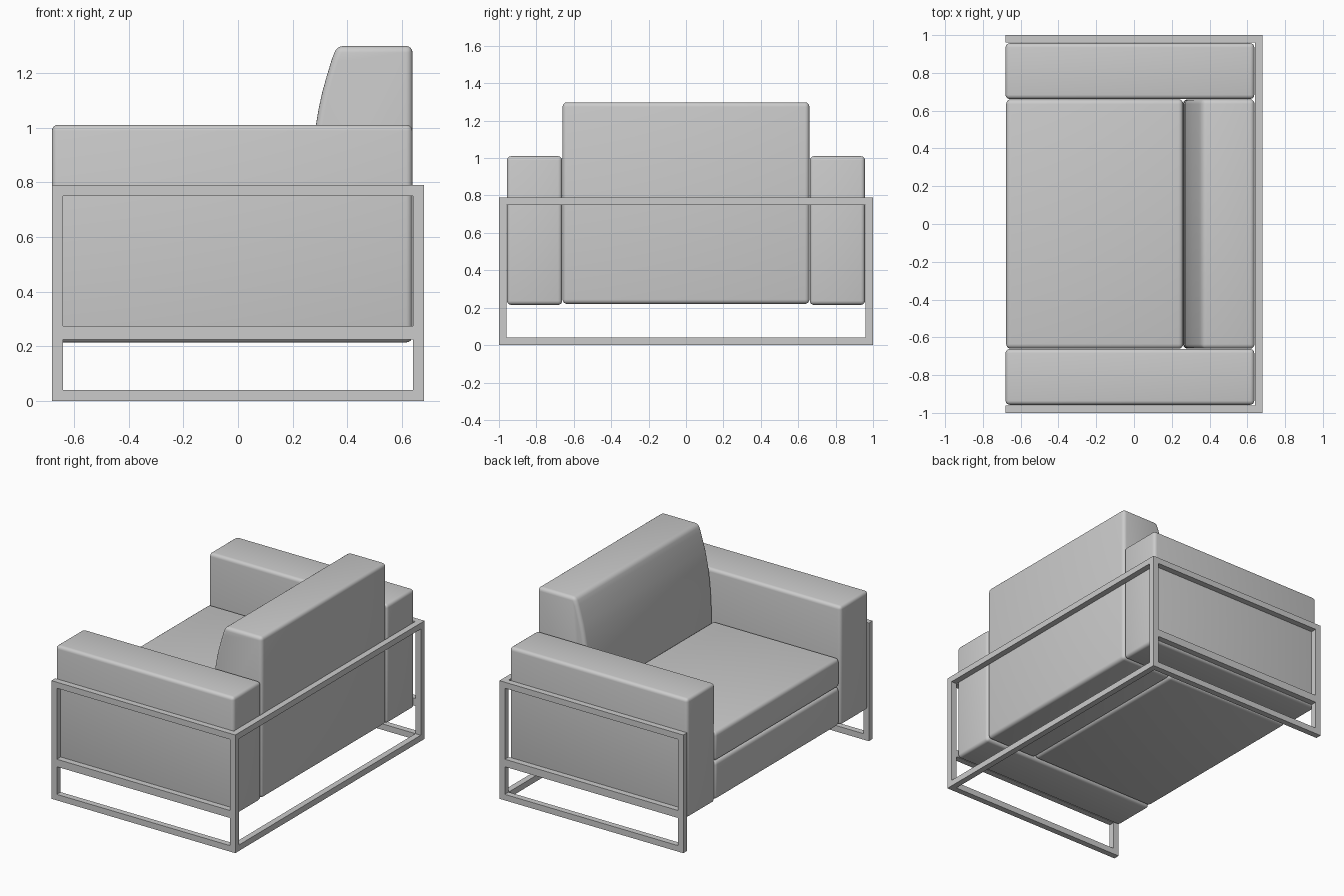
import bpy, bmesh

if "Cube" in bpy.data.objects:
    bpy.data.objects.remove(bpy.data.objects["Cube"])


def finish(name, bm, bevel=0.0):
    """Turn a bmesh into an object, optionally with soft rounded edges."""
    bmesh.ops.recalc_face_normals(bm, faces=bm.faces)
    mesh = bpy.data.meshes.new(name)
    bm.to_mesh(mesh)
    bm.free()
    ob = bpy.data.objects.new(name, mesh)
    bpy.context.collection.objects.link(ob)
    if bevel:
        mod = ob.modifiers.new("soft_edges", 'BEVEL')
        mod.width = bevel
        mod.segments = 4
        mod.limit_method = 'ANGLE'
        mod.angle_limit = 0.6
        bpy.context.view_layer.objects.active = ob
        ob.select_set(True)
        bpy.ops.object.modifier_apply(modifier=mod.name)
        bpy.ops.object.shade_smooth_by_angle(angle=0.6)
        ob.select_set(False)
    return ob


def add_box(bm, x, y, z):
    """Add an axis-aligned box from (min, max) ranges."""
    verts = bmesh.ops.create_cube(bm, size=1)["verts"]
    for v in verts:
        v.co = [lo + (c + 0.5) * (hi - lo) for c, (lo, hi) in zip(v.co, (x, y, z))]


def cushion(name, x, y, z, bevel):
    bm = bmesh.new()
    add_box(bm, x, y, z)
    return finish(name, bm, bevel)


X, Y, H, T = 0.68, 1.0, 0.79, 0.04   # frame half sizes, height, bar thickness

# Side frames (posts and three rails) and armrests, mirrored across y
for side, s in (("left", 1), ("right", -1)):
    ys = tuple(sorted((s * (Y - T), s * Y)))
    bm = bmesh.new()
    for xs in ((-X, -X + T), (X - T, X)):
        add_box(bm, xs, ys, (0, H))
    for zs in ((0, T), (0.225, 0.275), (H - T, H)):
        add_box(bm, (-X + T, X - T), ys, zs)
    finish(side + "_side_frame", bm)
    cushion(side + "_armrest", (-0.68, 0.637), tuple(sorted((s * 0.662, s * 0.957))),
            (0.215, 1.01), 0.022)

# Back rails joining the side frames
bm = bmesh.new()
for zs in ((0, T), (H - T, H)):
    add_box(bm, (X - T, X), (-Y + T, Y - T), zs)
finish("back_rails", bm)

# Seat base and seat cushion
cushion("seat_base", (-0.677, 0.26), (-0.66, 0.66), (0.22, 0.478), 0.025)
cushion("seat_cushion", (-0.677, 0.26), (-0.66, 0.66), (0.478, 0.672), 0.025)

# Backrest: curved side profile extruded across the seat
profile = [(0.638, 0.22), (0.638, 1.298), (0.362, 1.298), (0.343, 1.25), (0.325, 1.19),
           (0.308, 1.13), (0.295, 1.07), (0.283, 1.0), (0.273, 0.92), (0.266, 0.83),
           (0.262, 0.74), (0.26, 0.64), (0.26, 0.22)]
bm = bmesh.new()
face = bm.faces.new([bm.verts.new((x, -0.66, z)) for x, z in profile])
ext = bmesh.ops.extrude_face_region(bm, geom=[face], use_keep_orig=True)["geom"]
bmesh.ops.translate(bm, vec=(0, 1.32, 0),
                    verts=[g for g in ext if isinstance(g, bmesh.types.BMVert)])
finish("backrest", bm, 0.024)
